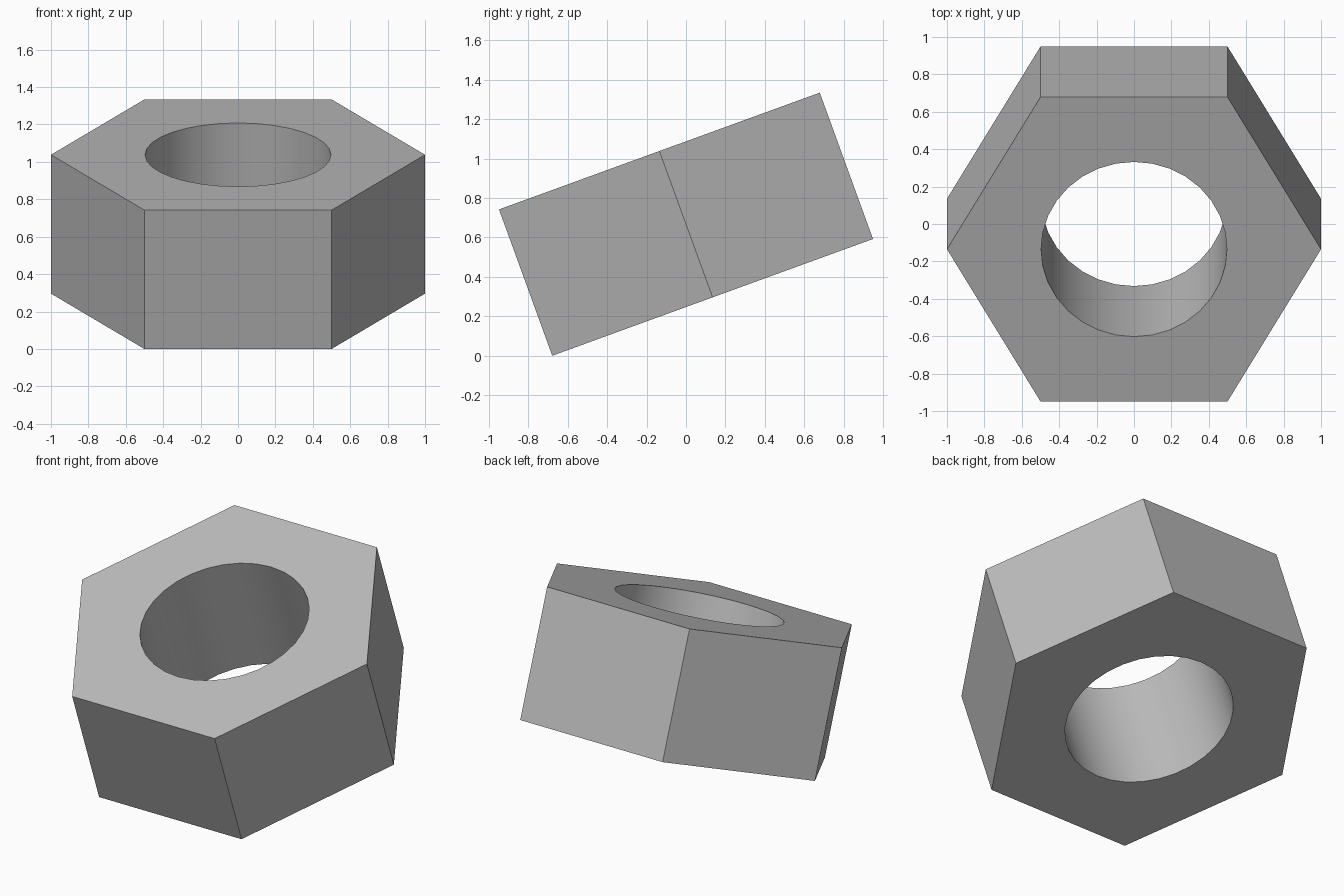
import bpy
import bmesh
from math import sin, cos, pi, radians
from mathutils import Matrix

if "Cube" in bpy.data.objects:
    bpy.data.objects.remove(bpy.data.objects["Cube"], do_unlink=True)

THICKNESS = 0.79
HOLE_RADIUS = 0.497
TILT = radians(20)
CENTRE_HEIGHT = 0.667


def ring(bm, count, radius):
    """Closed loop of edges around the origin."""
    verts = [bm.verts.new((radius * cos(2 * pi * i / count),
                           radius * sin(2 * pi * i / count),
                           -THICKNESS / 2)) for i in range(count)]
    return [bm.edges.new((verts[i], verts[(i + 1) % count])) for i in range(count)]


# Plain steel colour
steel = bpy.data.materials.new("steel grey")
steel.use_nodes = True
colour = (0.5, 0.5, 0.5, 1)
steel.diffuse_color = colour
steel.node_tree.nodes["Principled BSDF"].inputs["Base Color"].default_value = colour

# Hexagonal face with a round hole, extruded to full thickness
bm = bmesh.new()
edges = ring(bm, 6, 1) + ring(bm, 32, HOLE_RADIUS)
bmesh.ops.triangle_fill(bm, edges=edges, use_beauty=True)
result = bmesh.ops.extrude_face_region(bm, geom=bm.faces[:], use_keep_orig=True)
top = [g for g in result["geom"] if isinstance(g, bmesh.types.BMVert)]
bmesh.ops.translate(bm, verts=top, vec=(0, 0, THICKNESS))
bmesh.ops.recalc_face_normals(bm, faces=bm.faces[:])

# Smooth bore, flat outer faces
for face in bm.faces:
    face.smooth = all(v.co.xy.length < HOLE_RADIUS + 0.01 for v in face.verts)

# Tilt the nut so its back edge is raised
bm.transform(Matrix.Translation((0, 0, CENTRE_HEIGHT)) @ Matrix.Rotation(TILT, 4, "X"))

mesh = bpy.data.meshes.new("hex_nut")
bm.to_mesh(mesh)
bm.free()
mesh.materials.append(steel)
nut = bpy.data.objects.new("hex_nut", mesh)
bpy.context.collection.objects.link(nut)
